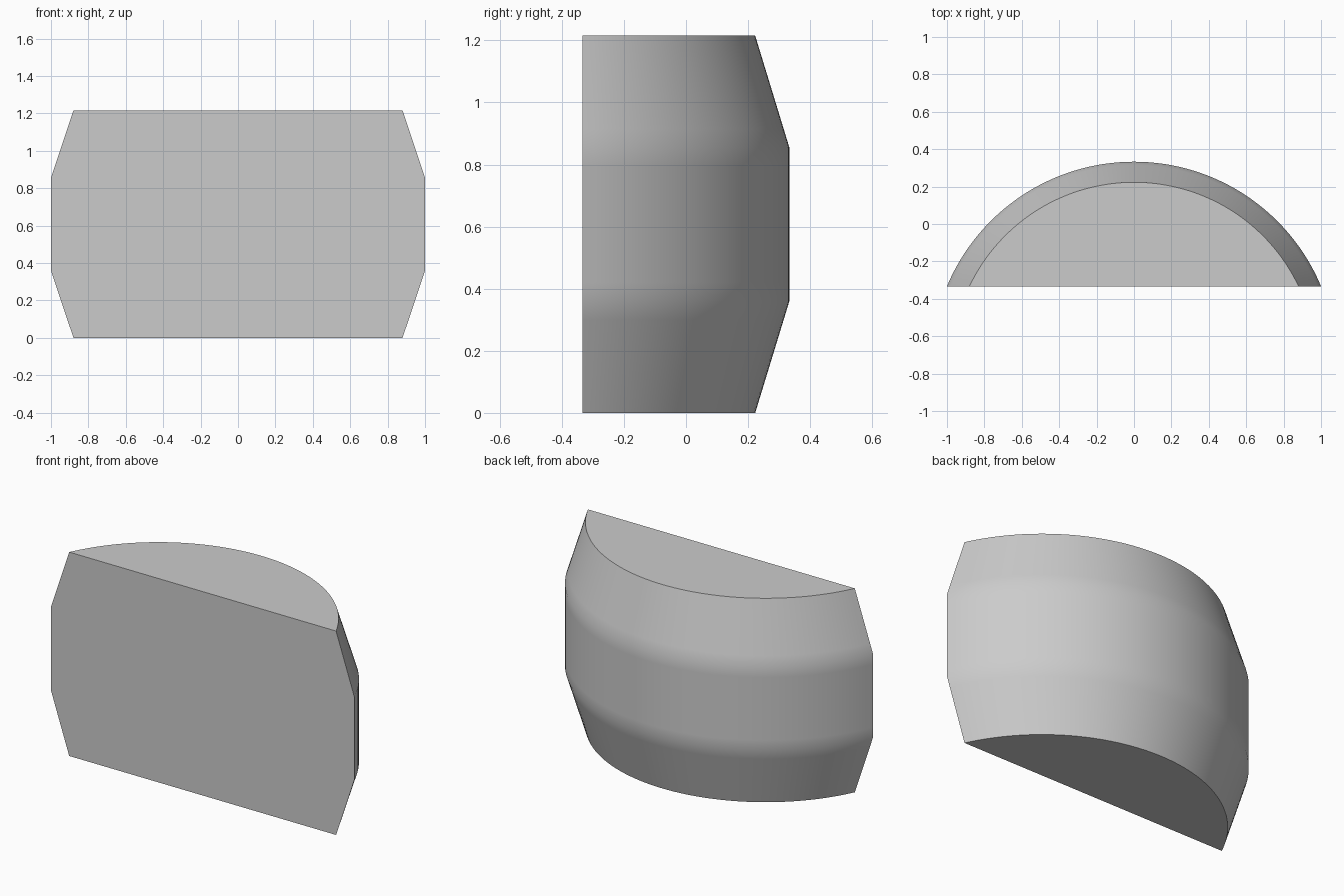
import bpy
import bmesh
from math import sqrt, atan2, sin, cos

cube = bpy.data.objects.get("Cube")
if cube:
    bpy.data.objects.remove(cube, do_unlink=True)

FRONT = -0.333      # y of the flat front
AXIS = -0.751       # y of the arc's centre
R_END, R_MID = 0.974, 1.084
HEIGHT, LOW, HIGH = 1.215, 0.36, 0.855
SOFT = 0.06         # spacing of support loops beside each crease
SEGMENTS = 64

# One flat grey
grey = bpy.data.materials.new("grey")
grey.use_nodes = True
colour = (0.6, 0.6, 0.6, 1)
grey.diffuse_color = colour
grey.node_tree.nodes["Principled BSDF"].inputs["Base Color"].default_value = colour


def radius_at(z):
    """Radius of the barrel: tapered ends, straight middle."""
    edge = min(z, HEIGHT - z)
    return R_END + (R_MID - R_END) * min(edge / LOW, 1)


def arc(bm, z):
    """Row of vertices from one front corner round the back to the other."""
    r = radius_at(z)
    gap = FRONT - AXIS
    half = atan2(sqrt(r * r - gap * gap), gap)
    row = []
    for i in range(SEGMENTS + 1):
        a = half * (2 * i / SEGMENTS - 1)
        row.append(bm.verts.new((r * sin(a), AXIS + r * cos(a), z)))
    return row


# Barrel segment body
bm = bmesh.new()
levels = [0, LOW - SOFT, LOW, LOW + SOFT, HIGH - SOFT, HIGH, HIGH + SOFT, HEIGHT]
rows = [arc(bm, z) for z in levels]
for low, high in zip(rows, rows[1:]):
    for i in range(SEGMENTS):
        bm.faces.new((low[i], low[i + 1], high[i + 1], high[i]))

# Flat base, top and front
bm.faces.new(rows[0])
bm.faces.new(rows[-1])
bm.faces.new([r[0] for r in rows] + [r[-1] for r in reversed(rows)])
bmesh.ops.recalc_face_normals(bm, faces=bm.faces)

mesh = bpy.data.meshes.new("curved_block")
bm.to_mesh(mesh)
bm.free()
mesh.materials.append(grey)
block = bpy.data.objects.new("curved_block", mesh)
bpy.context.collection.objects.link(block)

# Smooth wall, sharp rims
bpy.ops.object.select_all(action="DESELECT")
block.select_set(True)
bpy.context.view_layer.objects.active = block
bpy.ops.object.shade_smooth_by_angle(angle=0.6)
